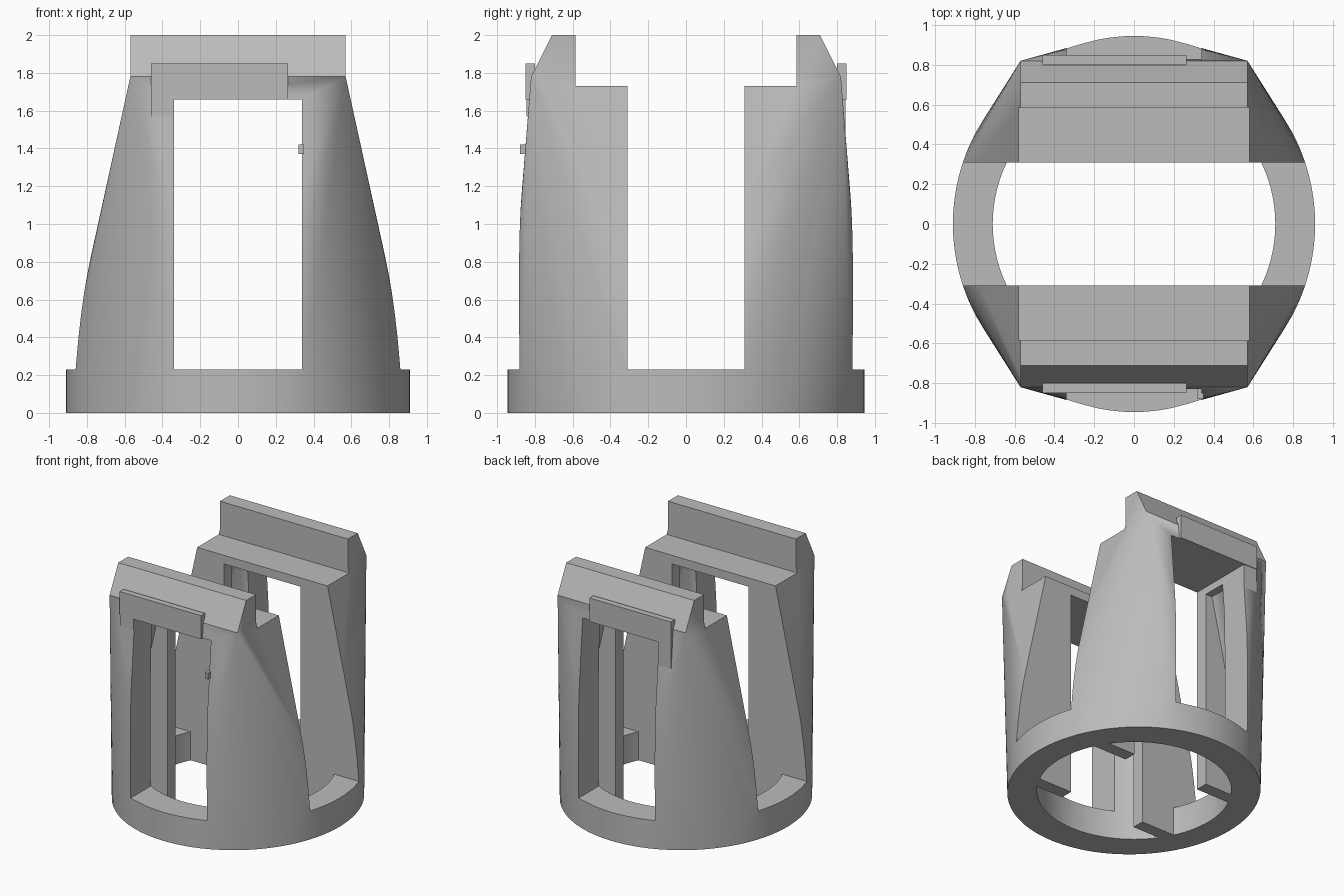
import bpy
import bmesh
import math

old = bpy.data.objects.get("Cube")
if old:
    bpy.data.objects.remove(old, do_unlink=True)

grey = bpy.data.materials.new("plain grey")
grey.use_nodes = True
COLOUR = (0.5, 0.5, 0.5, 1)
grey.diffuse_color = COLOUR
grey.node_tree.nodes["Principled BSDF"].inputs["Base Color"].default_value = COLOUR


def ellipse(rx, ry, z, count=96):
    steps = [2 * math.pi * i / count for i in range(count)]
    return [(rx * math.cos(a), ry * math.sin(a), z) for a in steps]


def rectangle(x, y, z):
    return [(sx * x, sy * y, z) for sx in (-1, 1) for sy in (-1, 1)]


def hull(name, points):
    """Convex solid wrapped around the given points."""
    bm = bmesh.new()
    for p in points:
        bm.verts.new(p)
    result = bmesh.ops.convex_hull(bm, input=bm.verts[:])
    spare = {g for g in result["geom_interior"] + result["geom_unused"]
             if isinstance(g, bmesh.types.BMVert)}
    bmesh.ops.delete(bm, geom=list(spare), context="VERTS")
    bmesh.ops.recalc_face_normals(bm, faces=bm.faces[:])
    mesh = bpy.data.meshes.new(name)
    bm.to_mesh(mesh)
    bm.free()
    obj = bpy.data.objects.new(name, mesh)
    mesh.materials.append(grey)
    bpy.context.collection.objects.link(obj)
    return obj


def box(name, xs, ys, zs):
    return hull(name, [(x, y, z) for x in xs for y in ys for z in zs])


def combine(target, other, operation):
    """Apply a boolean and discard the helper solid."""
    mod = target.modifiers.new("boolean", "BOOLEAN")
    mod.operation = operation
    mod.solver = "EXACT"
    mod.object = other
    bpy.context.view_layer.objects.active = target
    bpy.ops.object.modifier_apply(modifier=mod.name)
    bpy.data.objects.remove(other, do_unlink=True)


# Round base ring blending into a rectangular top
RING = 0.23
body = hull("body", ellipse(0.91, 0.945, 0) + ellipse(0.91, 0.945, RING)
            + rectangle(0.57, 0.82, 1.78))

# Chamfered upper rails, later split by the step cut
combine(body, hull("rails", rectangle(0.57, 0.8, 1.6) + rectangle(0.57, 0.82, 1.78)
                   + rectangle(0.57, 0.71, 2)), "UNION")

# Tapering inner cavity that leaves an upright rib in each leg
cavity = hull("cavity", ellipse(0.71, 0.71, -0.1) + ellipse(0.71, 0.71, RING)
              + rectangle(0.4, 0.6, 1.6))
for sx in (-1, 1):
    for sy in (-1, 1):
        combine(cavity, box("rib", (sx * 0.34, sx), (sy * 0.31, sy * 0.41), (-1, 2)),
                "DIFFERENCE")
combine(body, cavity, "DIFFERENCE")

# Side slot, step below the rails, and front-to-back window
combine(body, box("slot", (-2, 2), (-0.31, 0.31), (RING, 3)), "DIFFERENCE")
combine(body, box("step", (-2, 2), (-0.585, 0.585), (1.73, 3)), "DIFFERENCE")
combine(body, box("window", (-0.34, 0.34), (-2, 2), (RING, 1.66)), "DIFFERENCE")

bpy.ops.object.select_all(action="DESELECT")
body.select_set(True)
bpy.context.view_layer.objects.active = body
bpy.ops.object.shade_smooth_by_angle(angle=math.radians(15))

# Cover plates with a short tail at one end
for name, side, tail in (("front", -1, 1.57), ("back", 1, 1.43)):
    depth = (side * 0.8, side * 0.85)
    box(name + "_plate", (-0.46, 0.265), depth, (1.66, 1.85))
    box(name + "_plate_tail", (-0.46, -0.34), (side * 0.8, side * 0.845), (tail, 1.66))

# Small catch beside the front window
box("front_catch", (0.32, 0.35), (-0.88, -0.82), (1.37, 1.42))
